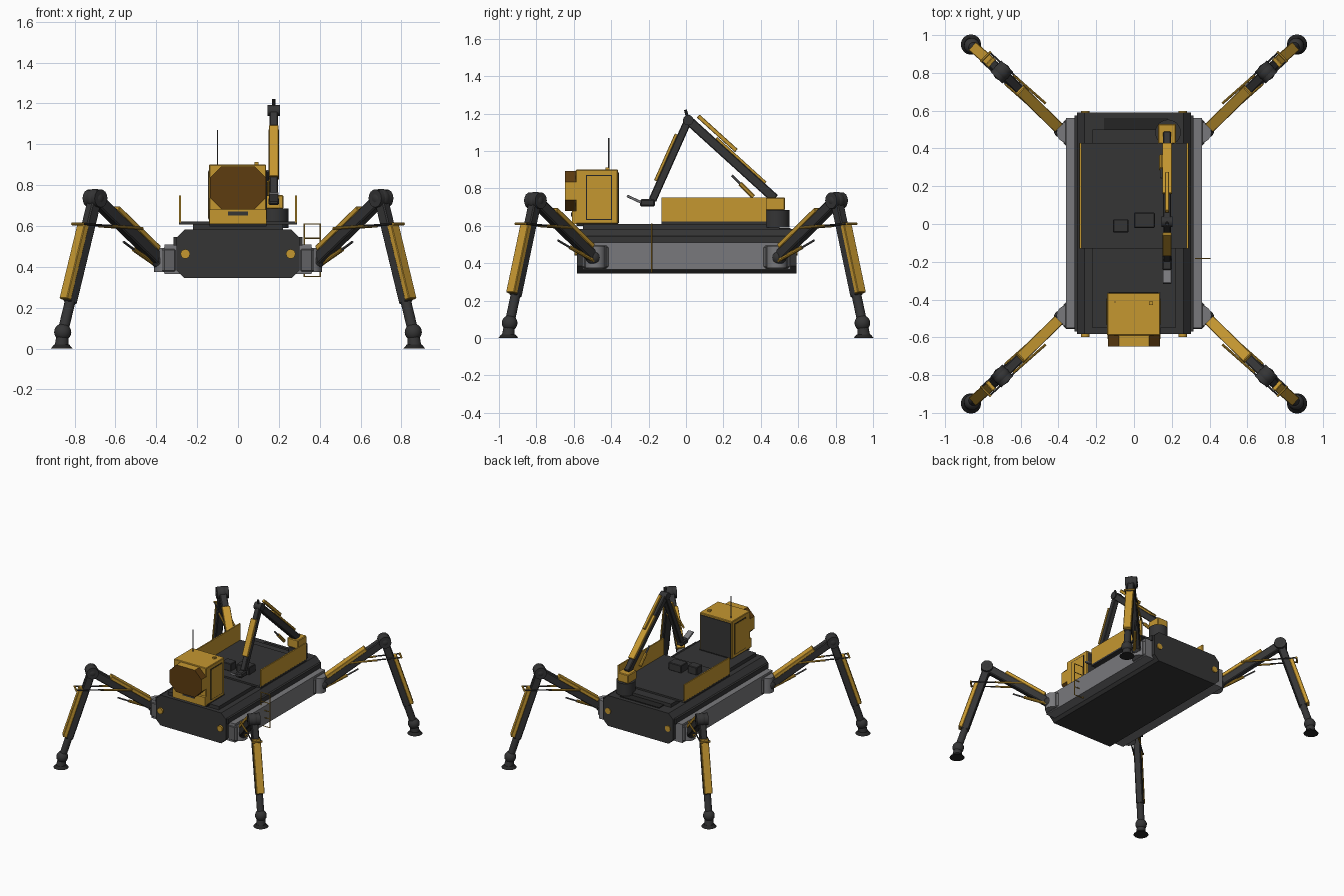
import bpy, bmesh, math
from mathutils import Vector, Matrix

cube = bpy.data.objects.get("Cube")
if cube:
    bpy.data.objects.remove(cube)


def material(name, rgb):
    m = bpy.data.materials.new(name)
    m.use_nodes = True
    m.diffuse_color = (*rgb, 1)
    m.node_tree.nodes["Principled BSDF"].inputs["Base Color"].default_value = (*rgb, 1)
    return m


DARK = material("charcoal", (0.035, 0.035, 0.036))
BLACK = material("near black", (0.018, 0.018, 0.018))
GREY = material("steel grey", (0.19, 0.19, 0.2))
MID = material("hub grey", (0.12, 0.12, 0.125))
GOLD = material("yellow paint", (0.56, 0.31, 0.03))
AMBER = material("amber glass", (0.11, 0.045, 0.005))


def finish(name, bm, mats, matrix=None):
    bmesh.ops.recalc_face_normals(bm, faces=bm.faces)
    me = bpy.data.meshes.new(name)
    bm.to_mesh(me)
    bm.free()
    for m in mats:
        me.materials.append(m)
    ob = bpy.data.objects.new(name, me)
    if matrix:
        ob.matrix_world = matrix
    bpy.context.collection.objects.link(ob)
    return ob


def box(name, x, y, z, mat, bevel=0):
    """Box from three (low, high) ranges."""
    bm = bmesh.new()
    bmesh.ops.create_cube(bm, size=1)
    for v in bm.verts:
        v.co = [lo + (hi - lo) * (c + 0.5) for c, (lo, hi) in zip(v.co, (x, y, z))]
    if bevel:
        bmesh.ops.bevel(bm, geom=bm.edges[:], offset=bevel, segments=1, affect='EDGES')
    return finish(name, bm, [mat])


def frame(a, b):
    """Axes of a member from a to b: sideways, upper face normal, along."""
    d = (b - a).normalized()
    s = d.cross(Vector((0, 0, 1)))
    s = s.normalized() if s.length > 1e-4 else Vector((1, 0, 0))
    return s, s.cross(d), d


def beam(name, a, b, w, h, mat, t0=0, t1=1, off=0):
    """Box along part of the line a-b, shifted off its upper face."""
    s, n, d = frame(a, b)
    p, q = a.lerp(b, t0) + n * off, a.lerp(b, t1) + n * off
    m = Matrix((s, n, d)).transposed().to_4x4()
    m.translation = (p + q) / 2
    bm = bmesh.new()
    bmesh.ops.create_cube(bm, size=1)
    bmesh.ops.scale(bm, vec=(w, h, (q - p).length), verts=bm.verts)
    bmesh.ops.bevel(bm, geom=bm.edges[:], offset=min(w, h) * 0.12, segments=1, affect='EDGES')
    return finish(name, bm, [mat], m)


def rod(name, a, b, r, mat, r2=None, sides=16):
    a, b = Vector(a), Vector(b)
    s, n, d = frame(a, b)
    m = Matrix((s, n, d)).transposed().to_4x4()
    m.translation = (a + b) / 2
    bm = bmesh.new()
    bmesh.ops.create_cone(bm, cap_ends=True, segments=sides, radius1=r,
                          radius2=r if r2 is None else r2, depth=(b - a).length)
    return finish(name, bm, [mat], m)


def ball(name, p, r, mat):
    bm = bmesh.new()
    bmesh.ops.create_uvsphere(bm, u_segments=16, v_segments=10, radius=r)
    return finish(name, bm, [mat], Matrix.Translation(p))


def octagon_prism(name, hx, z0, z1, cut, y0, y1, mats, rule):
    """Chamfered profile extruded along y, coloured by a rule on each face."""
    prof = [(hx, z0 + cut), (hx, z1 - cut), (hx - cut, z1), (cut - hx, z1),
            (-hx, z1 - cut), (-hx, z0 + cut), (cut - hx, z0), (hx - cut, z0)]
    bm = bmesh.new()
    face = bm.faces.new([bm.verts.new((x, y0, z)) for x, z in prof])
    new = bmesh.ops.extrude_face_region(bm, geom=[face])["geom"]
    bmesh.ops.translate(bm, vec=(0, y1 - y0, 0),
                        verts=[g for g in new if isinstance(g, bmesh.types.BMVert)])
    bmesh.ops.recalc_face_normals(bm, faces=bm.faces)
    for f in bm.faces:
        f.material_index = rule(f.normal)
    return finish(name, bm, mats)


# Hull
octagon_prism("hull", 0.302, 0.345, 0.582, 0.04, -0.582, 0.59, [DARK], lambda n: 0)
for sx, side in ((1, "left"), (-1, "right")):
    xr = lambda a, b: sorted((sx * a, sx * b))
    box(side + "_hull_panel", xr(0.28, 0.36), (-0.55, 0.56), (0.365, 0.51), GREY)
    box(side + "_sill", xr(0.29, 0.315), (-0.57, 0.575), (0.505, 0.545), DARK)
    box(side + "_cargo_wall", xr(0.279, 0.289), (-0.13, 0.43), (0.618, 0.75), GOLD)
    for end in (-1, 1):
        rod(side + "_hull_lamp", (sx * 0.258, end * 0.58, 0.463),
            (sx * 0.258, end * 0.597, 0.463), 0.023, GOLD)

# Deck
box("cargo_deck", (-0.29, 0.29), (-0.13, 0.43), (0.608, 0.622), DARK)
box("deck_support", (-0.22, 0.22), (-0.55, 0.5), (0.575, 0.609), DARK)
box("rear_hatch", (-0.16, 0.18), (0.43, 0.56), (0.578, 0.588), BLACK)
box("small_crate", (-0.11, -0.03), (-0.045, 0.025), (0.62, 0.68), DARK, 0.004)
box("large_crate", (0.0, 0.11), (-0.02, 0.06), (0.62, 0.68), DARK, 0.004)

# Cabin
box("cabin_floor", (-0.14, 0.14), (-0.585, -0.36), (0.598, 0.612), BLACK)
box("cabin", (-0.142, 0.138), (-0.59, -0.364), (0.61, 0.9), GOLD, 0.004)
box("cabin_back_panel", (-0.132, 0.128), (-0.366, -0.359), (0.615, 0.885), DARK)
octagon_prism("cabin_window", 0.138, 0.68, 0.892, 0.058, -0.648, -0.585, [AMBER, GOLD],
              lambda n: 1 if abs(n.z) > 0.9 or abs(n.x) > 0.9 else 0)
box("cabin_step", (-0.14, 0.14), (-0.61, -0.585), (0.61, 0.68), GOLD)
box("cabin_grille", (-0.05, 0.05), (-0.615, -0.608), (0.65, 0.67), DARK)
for x in (-0.143, 0.139):
    box("door_seam", (x - 0.002, x + 0.002), (-0.535, -0.395), (0.632, 0.872), BLACK)
    box("door", (x - 0.004, x + 0.004), (-0.53, -0.4), (0.637, 0.867), GOLD)
box("roof_beacon", (0.08, 0.1), (-0.43, -0.41), (0.898, 0.912), GOLD)
rod("antenna", (-0.1, -0.413, 0.9), (-0.1, -0.413, 1.07), 0.003, MID, sides=8)

# Ladder
for x in (0.325, 0.403):
    rod("ladder_rail", (x, -0.183, 0.35), (x, -0.183, 0.612), 0.0035, GOLD, sides=8)
for z in (0.352, 0.42, 0.475, 0.54, 0.61):
    rod("ladder_rung", (0.325, -0.183, z), (0.403, -0.183, z), 0.003, GOLD, sides=8)

# Legs
for sx in (1, -1):
    for sy in (1, -1):
        P = lambda x, y, z: Vector((sx * x, sy * y, z))
        tag = ("left" if sx > 0 else "right") + ("_back_" if sy > 0 else "_front_")
        hip, knee = P(0.385, 0.495, 0.43), P(0.7, 0.805, 0.735)
        ankle, foot = P(0.858, 0.943, 0.08), P(0.863, 0.95, 0)

        # Hip mount
        hub = box(tag + "hip_mount", sorted((sx * 0.3, sx * 0.372)),
                  sorted((sy * 0.415, sy * 0.555)), (0.37, 0.495), MID, 0.012)
        rod(tag + "hip_socket", P(0.355, 0.485, 0.375), P(0.355, 0.485, 0.492), 0.055, GREY)
        ball(tag + "hip_joint", hip, 0.04, DARK)

        # Thigh
        beam(tag + "thigh", hip, knee, 0.052, 0.06, DARK)
        beam(tag + "thigh_cover", hip, knee, 0.06, 0.026, GOLD, 0.1, 0.74, 0.036)
        side = frame(hip, knee)[0]
        rod(tag + "knee_axle", knee - side * 0.042, knee + side * 0.042, 0.044, DARK)
        ball(tag + "knee_cap", knee, 0.047, DARK)

        # Shin
        beam(tag + "shin", knee, ankle, 0.05, 0.056, DARK, 0, 0.78)
        rod(tag + "shin_ram", knee.lerp(ankle, 0.7), ankle, 0.026, DARK)
        beam(tag + "shin_cover", knee, ankle, 0.058, 0.03, GOLD, 0.2, 0.77, 0.034)

        # Foot
        ball(tag + "ankle_joint", ankle, 0.042, DARK)
        rod(tag + "foot_neck", foot + Vector((0, 0, 0.015)), ankle, 0.034, DARK, 0.028)
        rod(tag + "foot_pad", foot, foot + Vector((0, 0, 0.02)), 0.054, BLACK, 0.036)

        # Hydraulic rams
        for k in (-1, 1):
            shift = side * 0.032 * k
            rod(tag + "knee_ram", P(0.49, 0.615, 0.588) + shift,
                P(0.66, 0.765, 0.6) + shift, 0.007, GOLD, sides=10)
            rod(tag + "knee_ram_piston", P(0.64, 0.75, 0.6) + shift,
                P(0.785, 0.885, 0.61) + shift, 0.005, DARK, sides=10)
        rod(tag + "ram_bar", P(0.785, 0.885, 0.61) - side * 0.038,
            P(0.785, 0.885, 0.61) + side * 0.038, 0.007, GOLD, sides=10)
        rod(tag + "hip_ram", P(0.395, 0.475, 0.405), P(0.51, 0.62, 0.485), 0.011, GOLD, sides=10)
        rod(tag + "hip_ram_piston", P(0.5, 0.61, 0.478), P(0.56, 0.685, 0.522), 0.006, MID, sides=10)

# Crane
X = 0.175
root, peak, wrist = Vector((X, 0.475, 0.745)), Vector((X, 0.012, 1.165)), Vector((X, -0.18, 0.735))
rod("crane_turntable", (0.18, 0.485, 0.59), (0.18, 0.485, 0.685), 0.068, DARK, sides=24)
box("crane_housing", (0.128, 0.222), (0.425, 0.53), (0.683, 0.752), GOLD, 0.005)
beam("crane_boom", root, peak, 0.042, 0.05, DARK)
beam("boom_cover", root, peak, 0.05, 0.014, GOLD, 0.15, 0.72, 0.03)
beam("boom_ram", root, peak, 0.022, 0.022, GOLD, 0.52, 0.96, 0.052)
rod("boom_elbow", (X - 0.03, peak.y, peak.z), (X + 0.03, peak.y, peak.z), 0.028, DARK)
rod("elbow_tip", peak, peak + Vector((0, -0.015, 0.055)), 0.008, DARK, sides=10)
beam("crane_arm", peak, wrist, 0.04, 0.042, DARK)
beam("arm_cover", peak, wrist, 0.046, 0.016, GOLD, 0.2, 0.78, 0.028)
rod("lift_ram", (X - 0.03, 0.36, 0.755), (X - 0.03, 0.29, 0.825), 0.013, GOLD, sides=10)
rod("lift_ram_piston", (X - 0.03, 0.3, 0.815), (X - 0.03, 0.245, 0.87), 0.007, MID, sides=10)
box("crane_wrist", (X - 0.026, X + 0.026), (-0.245, -0.165), (0.702, 0.742), DARK, 0.008)
beam("crane_scoop", Vector((X, -0.24, 0.725)), Vector((X, -0.315, 0.76)), 0.045, 0.014, GREY)

# Smooth round parts, keeping hard edges
for ob in bpy.context.scene.objects:
    ob.select_set(ob.type == 'MESH')
    if ob.type == 'MESH':
        bpy.context.view_layer.objects.active = ob
bpy.ops.object.shade_smooth_by_angle(angle=math.radians(30))
